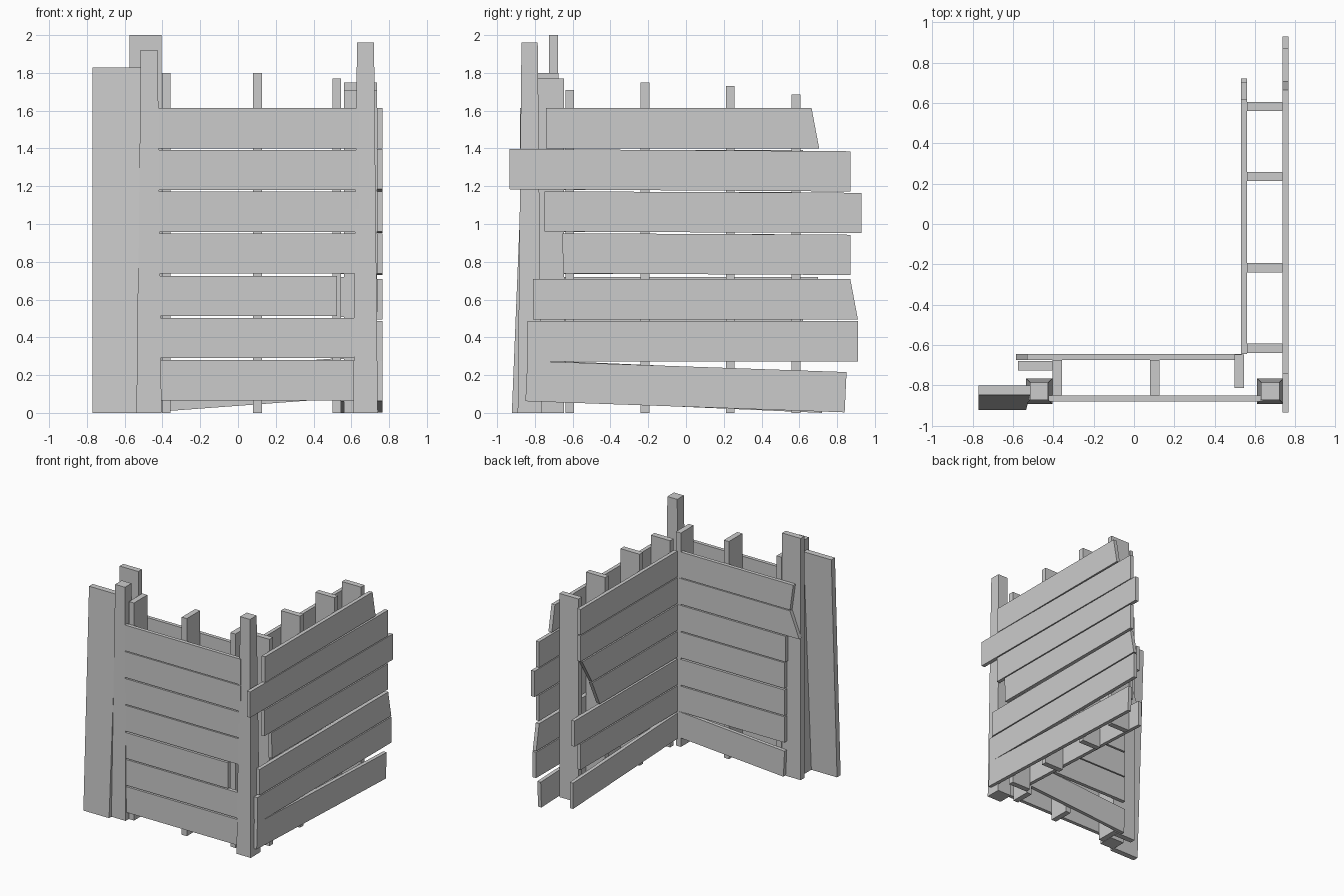
import bpy


def loft(name, lower, upper):
    """Solid between two matching four-point outlines."""
    verts = lower + upper
    faces = [(3, 2, 1, 0), (4, 5, 6, 7)]
    faces += [(i, (i + 1) % 4, 4 + (i + 1) % 4, 4 + i) for i in range(4)]
    mesh = bpy.data.meshes.new(name)
    mesh.from_pydata(verts, [], faces)
    mesh.validate()
    mesh.update()
    # consistent outward normals
    import bmesh
    bm = bmesh.new()
    bm.from_mesh(mesh)
    bmesh.ops.recalc_face_normals(bm, faces=bm.faces)
    bm.to_mesh(mesh)
    bm.free()
    ob = bpy.data.objects.new(name, mesh)
    bpy.context.collection.objects.link(ob)
    return ob


def rect(x0, x1, y0, y1, z):
    return [(x0, y0, z), (x1, y0, z), (x1, y1, z), (x0, y1, z)]


def box(name, x0, x1, y0, y1, z0, z1):
    return loft(name, rect(x0, x1, y0, y1, z0), rect(x0, x1, y0, y1, z1))


def plank(name, axis, d0, d1, a_low, a_top, b_low, b_top, za, zb, h=0.213):
    """Plank along x or y: end a / end b positions at low and top edge, end heights."""
    outline = [(a_low, za), (b_low, zb), (b_top, zb + h), (a_top, za + h)]
    if axis == 'x':
        place = lambda d: [(u, d, z) for u, z in outline]
    else:
        place = lambda d: [(d, u, z) for u, z in outline]
    return loft(name, place(d0), place(d1))


# right wall, outer planks
for i, row in enumerate([
        (-0.85, -0.84, 0.84, 0.85, 0.062, 0.003),
        (-0.84, -0.84, 0.91, 0.91, 0.273, 0.273),
        (-0.81, -0.81, 0.91, 0.87, 0.495, 0.495),
        (-0.65, -0.655, 0.87, 0.87, 0.738, 0.73),
        (-0.75, -0.75, 0.93, 0.93, 0.96, 0.952),
        (-0.935, -0.935, 0.87, 0.87, 1.184, 1.172),
        (-0.74, -0.74, 0.705, 0.665, 1.40, 1.40)]):
    plank(f"right_outer_plank_{i + 1}", 'y', 0.735, 0.766, *row)

# right wall, inner planks
for i, row in enumerate([
        (0.72, 0.72, 0.0), (0.62, 0.62, 0.285), (0.70, 0.70, 0.507),
        (0.37, 0.47, 0.735), (0.47, 0.60, 0.957), (0.62, 0.62, 1.18),
        (0.62, 0.62, 1.40)]):
    low, top, z = row
    za = 0.06 if i == 0 else z
    plank(f"right_inner_plank_{i + 1}", 'y', 0.53, 0.56, -0.645, -0.645, low, top, za, z)

# front wall, outer planks (third one is broken short)
for i, z in enumerate([0.066, 0.29, 0.512, 0.737, 0.958, 1.18, 1.40]):
    end = 0.525 if i == 2 else 0.64
    plank(f"front_outer_plank_{i + 1}", 'x', -0.88, -0.85, -0.42, -0.42, end, end, z, z)

# front wall, inner planks
for i, row in enumerate([
        (-0.44, -0.45, 0.005, 0.077), (-0.45, -0.45, 0.29, 0.29),
        (-0.45, -0.45, 0.512, 0.512), (-0.45, -0.45, 0.737, 0.737),
        (-0.46, -0.46, 0.958, 0.958), (-0.585, -0.50, 1.18, 1.18),
        (-0.50, -0.53, 1.40, 1.40)]):
    low, top, za, zb = row
    plank(f"front_inner_plank_{i + 1}", 'x', -0.675, -0.645, low, top, 0.535, 0.535, za, zb)

# studs
for i, (y, top) in enumerate([(-0.615, 1.71), (-0.217, 1.75), (0.235, 1.73), (0.582, 1.685)]):
    box(f"right_stud_{i + 1}", 0.56, 0.735, y - 0.023, y + 0.023, 0, top)
for i, (x, top, y0, y1) in enumerate([(-0.38, 1.80, -0.85, -0.675),
                                      (0.103, 1.80, -0.85, -0.675),
                                      (0.522, 1.77, -0.812, -0.646)]):
    box(f"front_stud_{i + 1}", x - 0.023, x + 0.023, y0, y1, 0, top)

# tapered corner posts
for name, x, top in [("left_post", -0.47, 1.92), ("right_post", 0.675, 1.96)]:
    y = -0.828
    loft(name, rect(x - 0.065, x + 0.065, y - 0.063, y + 0.063, 0),
         rect(x - 0.045, x + 0.045, y - 0.043, y + 0.043, top))

# tall board behind the left post, and board leaning on its side
box("back_board", -0.575, -0.405, -0.725, -0.678, 0, 2.0)
loft("leaning_board", rect(-0.77, -0.535, -0.922, -0.875, 0),
     rect(-0.77, -0.515, -0.848, -0.80, 1.828))
